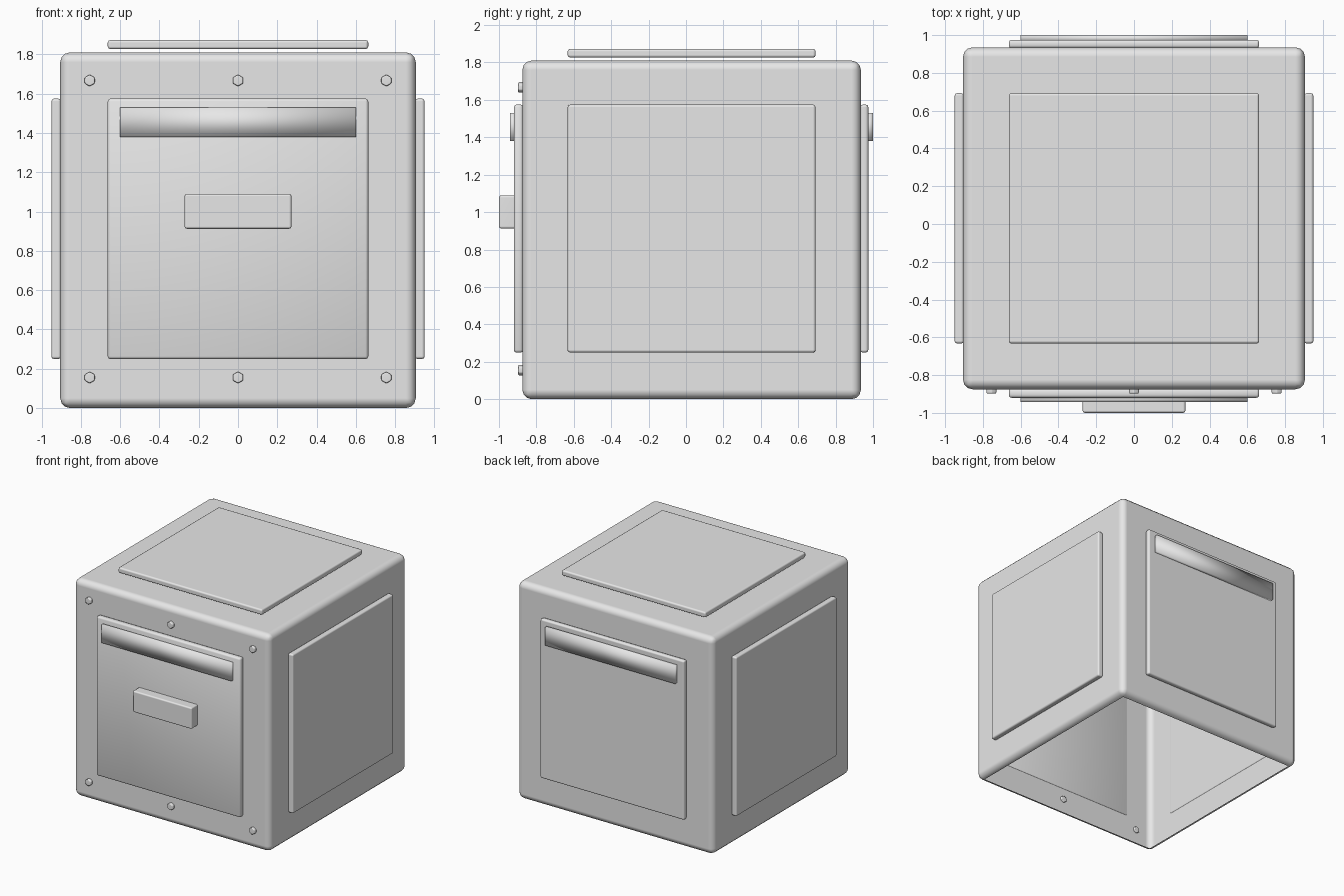
import bpy
import bmesh
from math import radians
from mathutils import Matrix, Vector

default = bpy.data.objects.get("Cube")
if default:
    bpy.data.objects.remove(default, do_unlink=True)

grey = bpy.data.materials.new("plain_grey")
grey.use_nodes = True
grey.diffuse_color = (0.8, 0.8, 0.8, 1)
grey.node_tree.nodes["Principled BSDF"].inputs["Base Color"].default_value = (0.8, 0.8, 0.8, 1)


def finish(name, bm, flat_faces=True):
    """Turn a bmesh into a smooth object, keeping broad faces flat if asked."""
    mesh = bpy.data.meshes.new(name)
    for face in bm.faces:
        face.smooth = True
    bm.to_mesh(mesh)
    bm.free()
    mesh.materials.append(grey)
    obj = bpy.data.objects.new(name, mesh)
    bpy.context.collection.objects.link(obj)
    if flat_faces:
        mod = obj.modifiers.new("flat_faces", "WEIGHTED_NORMAL")
        mod.weight = 100
    return obj


def bevel(bm, width, segments):
    bmesh.ops.bevel(bm, geom=bm.edges[:], offset=width, segments=segments,
                    profile=0.5, affect="EDGES", clamp_overlap=True)


def box(low, high, width=0, segments=2):
    """Box between two corners, with optional rounded edges."""
    low, high = Vector(low), Vector(high)
    bm = bmesh.new()
    place = Matrix.Translation((low + high) / 2) @ Matrix.Diagonal((high - low).to_4d())
    bmesh.ops.create_cube(bm, size=1, matrix=place)
    if width:
        bevel(bm, width, segments)
    bm.normal_update()
    return bm


# Main shell: rounded cube, open underneath
R, FRONT, BACK, TOP = 0.905, -0.875, 0.935, 1.81
shell = box((-R, FRONT, 0), (R, BACK, TOP), 0.05, 3)
floor = [f for f in shell.faces if f.normal.z < -0.99]
bmesh.ops.delete(shell, geom=floor, context="FACES")
finish("body_shell", shell)

# Raised panels on the sides, top, front and back
P, MID_Y, MID_Z, SINK = 0.663, 0.03, 0.912, 0.004
y0, y1, z0, z1 = MID_Y - P, MID_Y + P, MID_Z - P, MID_Z + P
finish("left_panel", box((R - SINK, y0, z0), (0.95, y1, z1), 0.014))
finish("right_panel", box((-0.95, y0, z0), (SINK - R, y1, z1), 0.014))
finish("top_panel", box((-P, y0, 1.826), (P, y1, 1.873), 0.014))
finish("back_panel", box((-P, BACK - SINK, z0), (P, 0.975, z1), 0.014))
finish("front_door", box((-P, -0.92, z0), (P, FRONT + SINK, z1), 0.014), flat_faces=False)

# Softly shaded slot plates near the top of the front and back
finish("front_slot", box((-0.6, -0.942, 1.38), (0.6, -0.91, 1.53)), flat_faces=False)
finish("back_slot", box((-0.6, 0.965, 1.38), (0.6, 1.0, 1.53)), flat_faces=False)

# Door handle
finish("door_handle", box((-0.272, -1.0, 0.912), (0.272, -0.91, 1.09), 0.012))

# Hexagonal bolts around the door
for row, z in (("lower", 0.155), ("upper", 1.667)):
    for side, x in (("right", -0.755), ("middle", 0), ("left", 0.755)):
        bolt = bmesh.new()
        place = Matrix.Translation((x, -0.88, z)) @ Matrix.Rotation(radians(90), 4, "X")
        bmesh.ops.create_cone(bolt, cap_ends=True, segments=6, radius1=0.03,
                              radius2=0.03, depth=0.036, matrix=place)
        bevel(bolt, 0.007, 2)
        finish(f"{row}_{side}_bolt", bolt)
